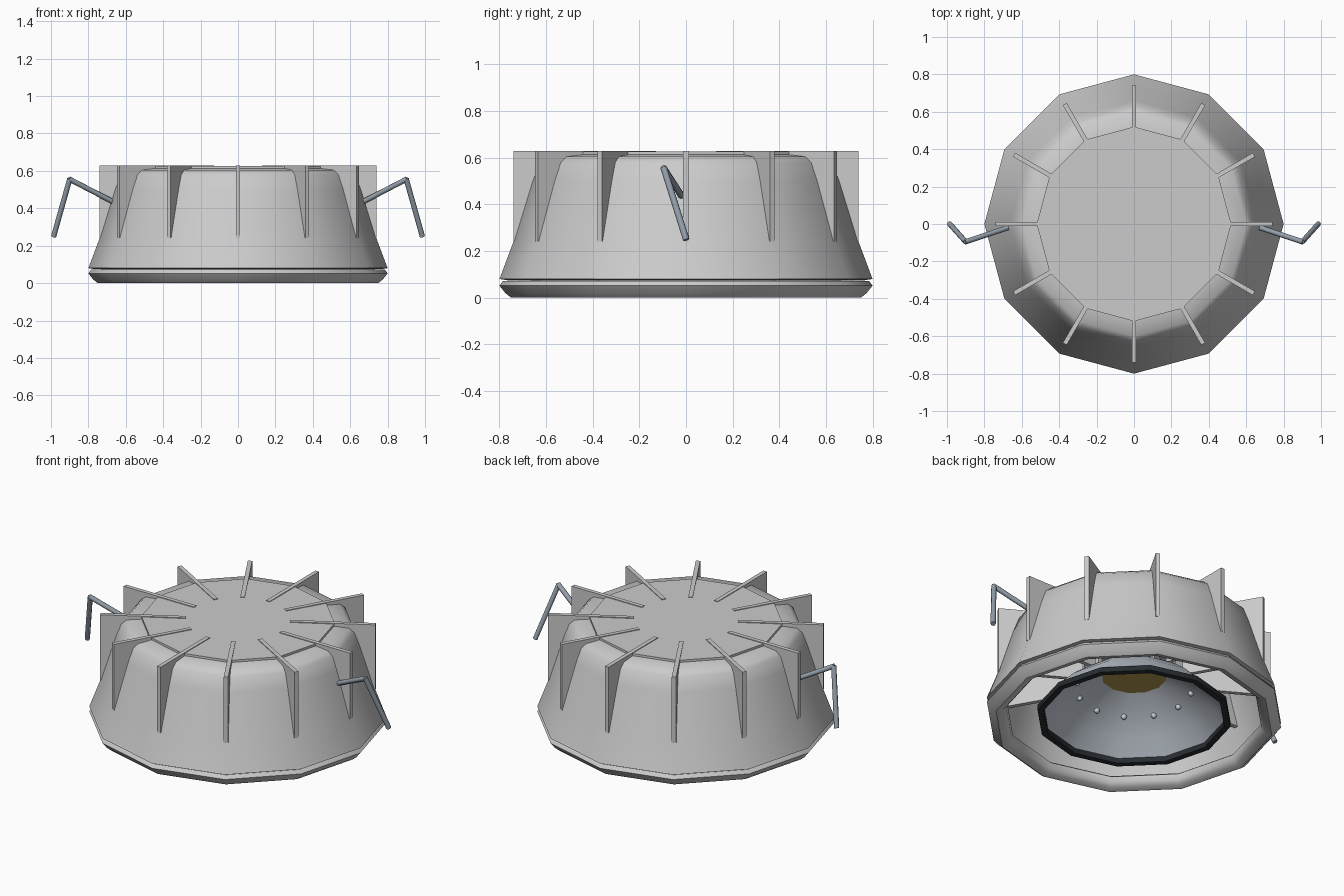
import bpy, bmesh, math
from mathutils import Matrix, Vector

if "Cube" in bpy.data.objects:
    bpy.data.objects.remove(bpy.data.objects["Cube"])

N = 12


def material(name, rgb):
    m = bpy.data.materials.new(name)
    m.diffuse_color = (*rgb, 1)
    m.use_nodes = True
    m.node_tree.nodes["Principled BSDF"].inputs["Base Color"].default_value = m.diffuse_color
    return m


STEEL = material("steel", (0.30, 0.35, 0.41))
SILVER = material("silver", (0.55, 0.60, 0.67))
BLACK = material("black", (0.02, 0.025, 0.03))
AMBER = material("amber", (0.45, 0.31, 0.08))


def finish(name, bm, mat=None, angle=40):
    bmesh.ops.recalc_face_normals(bm, faces=bm.faces)
    me = bpy.data.meshes.new(name)
    bm.to_mesh(me)
    bm.free()
    ob = bpy.data.objects.new(name, me)
    bpy.context.collection.objects.link(ob)
    if mat:
        me.materials.append(mat)
    if angle:
        bpy.ops.object.select_all(action='DESELECT')
        ob.select_set(True)
        bpy.context.view_layer.objects.active = ob
        bpy.ops.object.shade_smooth_by_angle(angle=math.radians(angle))
    return ob


def lathe(name, profile, mat=None):
    """Closed (radius, z) outline turned into a 12-sided ring."""
    bm = bmesh.new()
    rings = [[bm.verts.new((r * math.cos(a), r * math.sin(a), z)) for r, z in profile]
             for a in (2 * math.pi * i / N for i in range(N))]
    for i in range(N):
        a, b = rings[i], rings[(i + 1) % N]
        for j in range(len(profile)):
            k = (j + 1) % len(profile)
            bm.faces.new((a[j], b[j], b[k], a[k]))
    return finish(name, bm, mat)


def disc(name, r, z0, z1, mat=None):
    bm = bmesh.new()
    low = [bm.verts.new((r * math.cos(2 * math.pi * i / N), r * math.sin(2 * math.pi * i / N), z0))
           for i in range(N)]
    face = bm.faces.new(low)
    ext = bmesh.ops.extrude_face_region(bm, geom=[face])["geom"]
    bmesh.ops.translate(bm, vec=(0, 0, z1 - z0), verts=[v for v in ext if isinstance(v, bmesh.types.BMVert)])
    if not face.is_valid or len(bm.faces) < N + 2:
        bm.faces.new(low)
    return finish(name, bm, mat, 20)


# Tapered housing, trim ring and top plate
lathe("housing", [(0.80, 0.08), (0.74, 0.24), (0.66, 0.50), (0.63, 0.58), (0.60, 0.605), (0.51, 0.614),
                  (0.51, 0.60), (0.59, 0.59), (0.64, 0.49), (0.72, 0.23), (0.765, 0.075)])
lathe("trim_ring", [(0.69, 0.06), (0.695, 0.03), (0.715, 0.008), (0.75, 0.0), (0.775, 0.02),
                    (0.80, 0.052), (0.785, 0.072), (0.71, 0.075)])
disc("top_plate", 0.52, 0.605, 0.626)

# Radial cooling fins
bm = bmesh.new()
for i in range(N):
    m = (Matrix.Rotation(2 * math.pi * i / N, 4, 'Z') @ Matrix.Translation((0.51, 0, 0.435))
         @ Matrix.Diagonal((0.46, 0.024, 0.39, 1)))
    bmesh.ops.create_cube(bm, size=1, matrix=m)
finish("cooling_fins", bm, angle=0)

# Reflector cone with dark rim and light source
lathe("reflector", [(0.51, 0.045), (0.41, 0.14), (0.31, 0.22), (0.17, 0.29),
                    (0.17, 0.305), (0.32, 0.235), (0.42, 0.155), (0.52, 0.055)], SILVER)
lathe("reflector_rim", [(0.49, 0.03), (0.525, 0.03), (0.525, 0.06), (0.49, 0.06)], BLACK)
disc("light_source", 0.175, 0.285, 0.31, AMBER)

# Small studs around the reflector
bm = bmesh.new()
for i in range(N):
    a = 2 * math.pi * i / N
    bmesh.ops.create_uvsphere(bm, u_segments=10, v_segments=6, radius=0.016,
                              matrix=Matrix.Translation((0.31 * math.cos(a), 0.31 * math.sin(a), 0.215)))
finish("reflector_studs", bm, SILVER)

# Bent spring clips on both sides
for side, sx in (("left", -1), ("right", 1)):
    pts = [Vector((sx * x, y, z)) for x, y, z in
           ((0.63, -0.005, 0.415), (0.90, -0.095, 0.555), (0.985, 0.0, 0.252))]
    bm = bmesh.new()
    for p, q in zip(pts, pts[1:]):
        d = q - p
        m = Matrix.Translation((p + q) / 2) @ d.to_track_quat('Z', 'Y').to_matrix().to_4x4()
        bmesh.ops.create_cone(bm, cap_ends=True, segments=8, radius1=0.014, radius2=0.014,
                              depth=d.length + 0.008, matrix=m)
    finish(side + "_spring_clip", bm, STEEL, 50)
